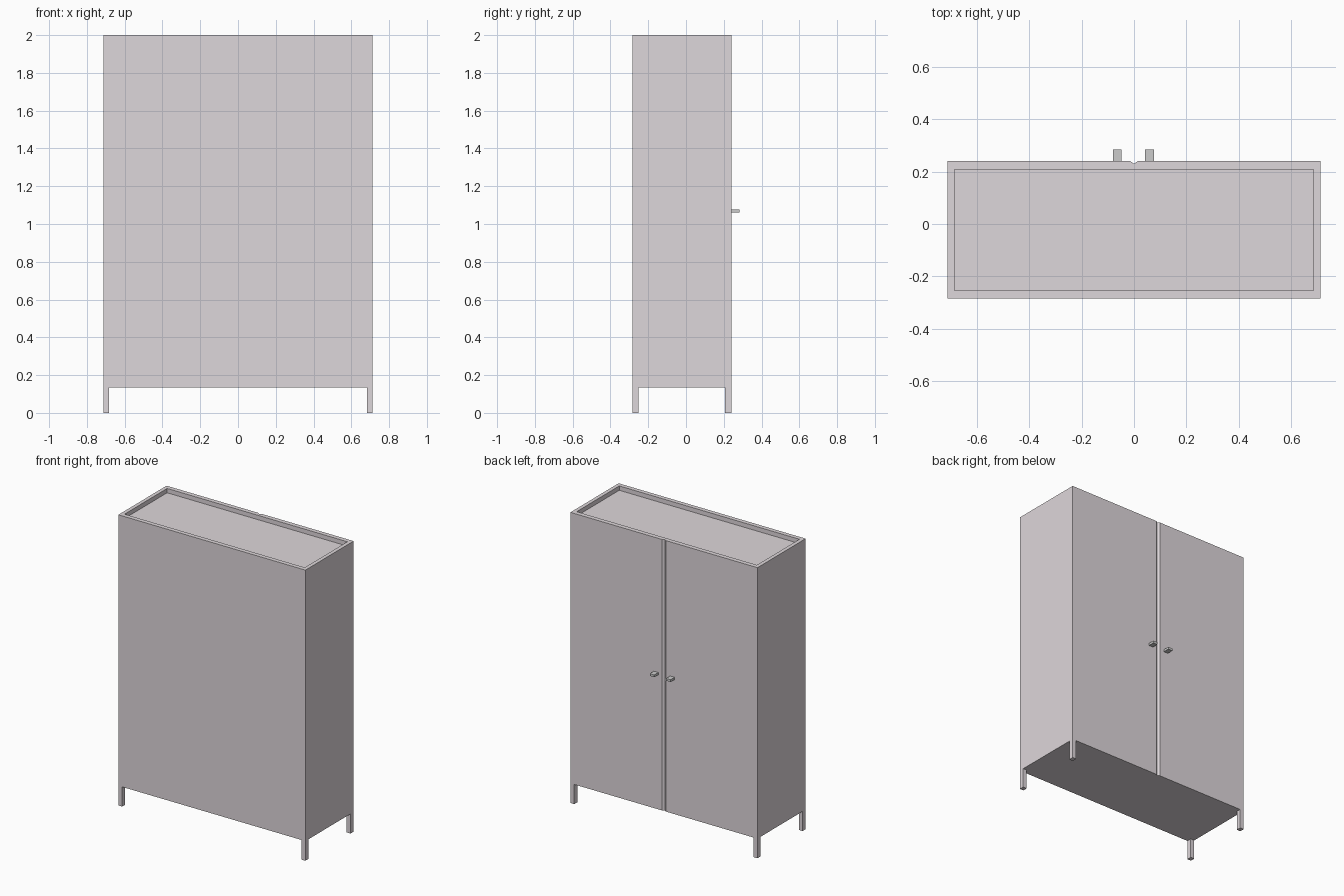
import bpy, bmesh

if "Cube" in bpy.data.objects:
    bpy.data.objects.remove(bpy.data.objects["Cube"])

W, BACK, FRONT = 0.712, 0.24, -0.284   # half width, door side, plain side
Z0, Z1 = 0.135, 2.0
LX, LY = 0.029, 0.033                  # leg size

# Pale painted finish for body and legs; handles stay grey
paint = bpy.data.materials.new("pale_paint")
paint.diffuse_color = (0.73, 0.68, 0.705, 1)
paint.use_nodes = True
paint.node_tree.nodes["Principled BSDF"].inputs["Base Color"].default_value = paint.diffuse_color


def prism(name, outline, z0, z1, mat=None):
    """Extrude a flat outline from z0 to z1."""
    bm = bmesh.new()
    face = bm.faces.new([bm.verts.new((x, y, z0)) for x, y in outline])
    ext = bmesh.ops.extrude_face_region(bm, geom=[face])
    verts = [v for v in ext["geom"] if isinstance(v, bmesh.types.BMVert)]
    bmesh.ops.translate(bm, verts=verts, vec=(0, 0, z1 - z0))
    bmesh.ops.recalc_face_normals(bm, faces=bm.faces)
    mesh = bpy.data.meshes.new(name)
    bm.to_mesh(mesh)
    bm.free()
    if mat:
        mesh.materials.append(mat)
    obj = bpy.data.objects.new(name, mesh)
    bpy.context.collection.objects.link(obj)
    return obj


def box(name, x0, x1, y0, y1, z0, z1, mat=None):
    return prism(name, [(x0, y0), (x1, y0), (x1, y1), (x0, y1)], z0, z1, mat)


# Cabinet body, with a V groove where the two doors meet
body = prism("cabinet_body", [
    (-W, FRONT), (W, FRONT), (W, BACK),
    (0.014, BACK), (0, BACK - 0.01), (-0.014, BACK),
    (-W, BACK)], Z0, Z1, paint)

# Shallow tray sunk into the top
cutter = box("top_recess_cutter", -0.686, 0.686, -0.254, 0.209, Z1 - 0.03, Z1 + 0.1, paint)
cutter.hide_render = True
cutter.hide_viewport = True
recess = body.modifiers.new("top_recess", "BOOLEAN")
recess.operation = "DIFFERENCE"
recess.solver = "EXACT"
recess.object = cutter

# Four corner legs
for side, x in (("left", -W), ("right", W - LX)):
    for end, y in (("front", FRONT), ("back", BACK - LY)):
        box(f"{end}_{side}_leg", x, x + LX, y, y + LY, 0, Z0, paint)

# Door handles either side of the groove
for side, x in (("left", -0.064), ("right", 0.060)):
    box(f"{side}_door_handle", x - 0.017, x + 0.017, BACK, 0.284, 1.061, 1.077)
